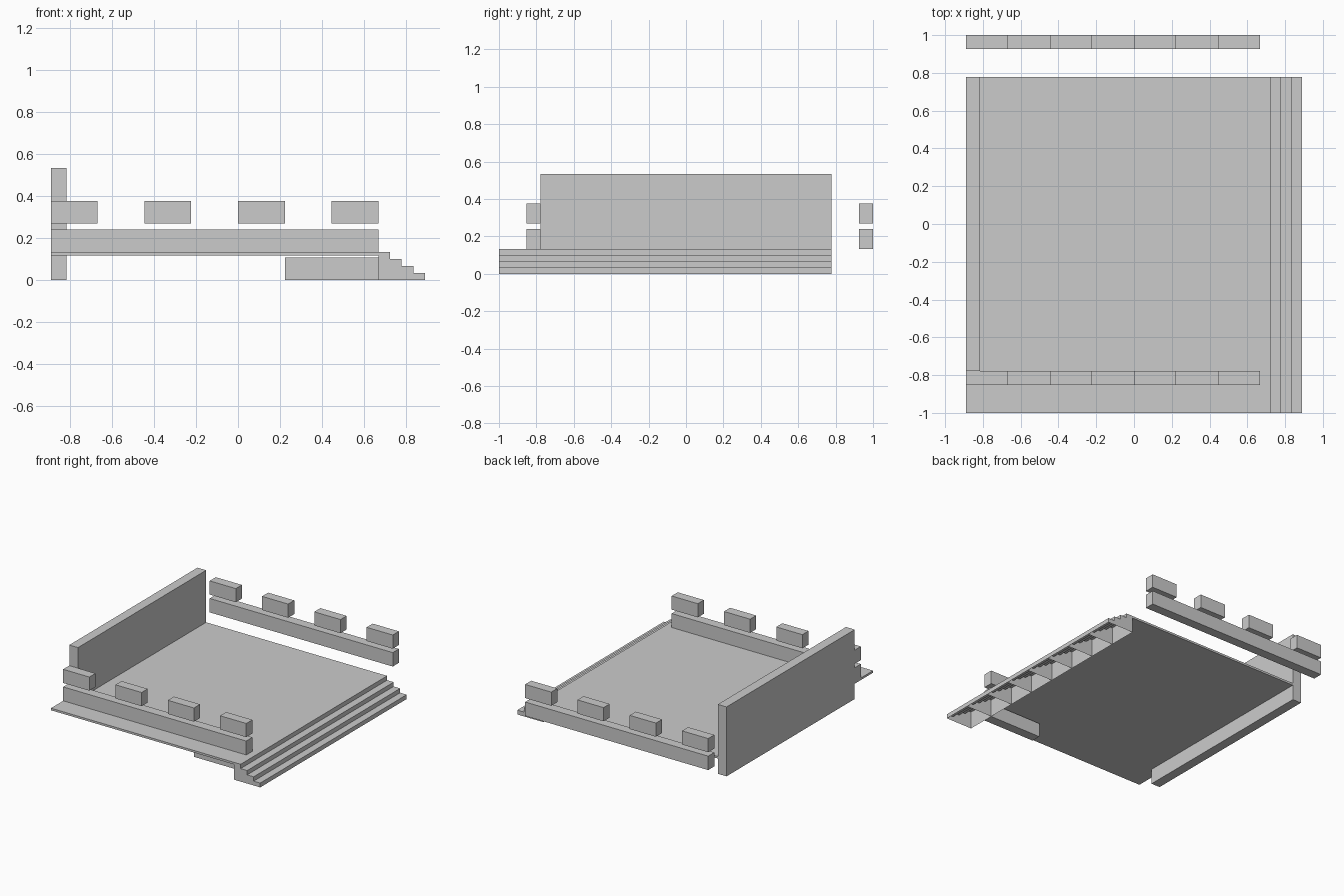
import bpy, bmesh

if "Cube" in bpy.data.objects:
    bpy.data.objects.remove(bpy.data.objects["Cube"])

U = 2 / 9          # module width of the kit
X0, X1 = -4 * U, 3 * U
DECK = 0.133       # deck surface height


def box(name, x, y, z):
    """Box from (min, max) ranges on each axis."""
    bm = bmesh.new()
    bmesh.ops.create_cube(bm, size=1)
    for v in bm.verts:
        v.co = [r[0] if c < 0 else r[1] for c, r in zip(v.co, (x, y, z))]
    return add(name, bm)


def add(name, bm):
    mesh = bpy.data.meshes.new(name)
    bm.to_mesh(mesh)
    bm.free()
    obj = bpy.data.objects.new(name, mesh)
    bpy.context.collection.objects.link(obj)
    return obj


def stair_module(name, y0, y1):
    """Four steps as a hollow shell, open underneath."""
    profile = [(X1, 0), (X1, DECK)]
    for i in range(4):
        x = X1 + (i + 1) * U / 4
        profile += [(x, DECK * (4 - i) / 4), (x, DECK * (3 - i) / 4)]
    bm = bmesh.new()
    face = bm.faces.new([bm.verts.new((x, y0, z)) for x, z in profile])
    ext = bmesh.ops.extrude_face_region(bm, geom=[face], use_keep_orig=True)
    verts = [g for g in ext["geom"] if isinstance(g, bmesh.types.BMVert)]
    bmesh.ops.translate(bm, verts=verts, vec=(0, y1 - y0, 0))
    bmesh.ops.recalc_face_normals(bm, faces=bm.faces)
    bottom = [f for f in bm.faces if all(abs(v.co.z) < 1e-5 for v in f.verts)]
    bmesh.ops.delete(bm, geom=bottom, context='FACES_ONLY')
    return add(name, bm)


# Deck slab and rear wall
box("deck", (X0, X1), (-1, 7 * U / 2), (0.117, DECK))
box("end_wall", (X0, X0 + 0.074), (-3.5 * U, 3.5 * U), (0, 0.533))

# Support beam under the near railing
box("support_beam", (U, X1), (-0.852, -0.778), (0, 0.107))

# Two battlement rows: a rail with four floating blocks
for side, y in (("front", (-0.852, -0.778)), ("back", (0.926, 1.0))):
    box(side + "_rail", (X0, X1), y, (DECK, 0.24))
    for i in range(4):
        x = X0 + 2 * U * i
        box(f"{side}_block_{i + 1}", (x, x + U), y, (0.27, 0.375))

# Steps along the right edge
for i in range(8):
    y = -1 + i * U
    stair_module(f"steps_{i + 1}", y, y + U)
